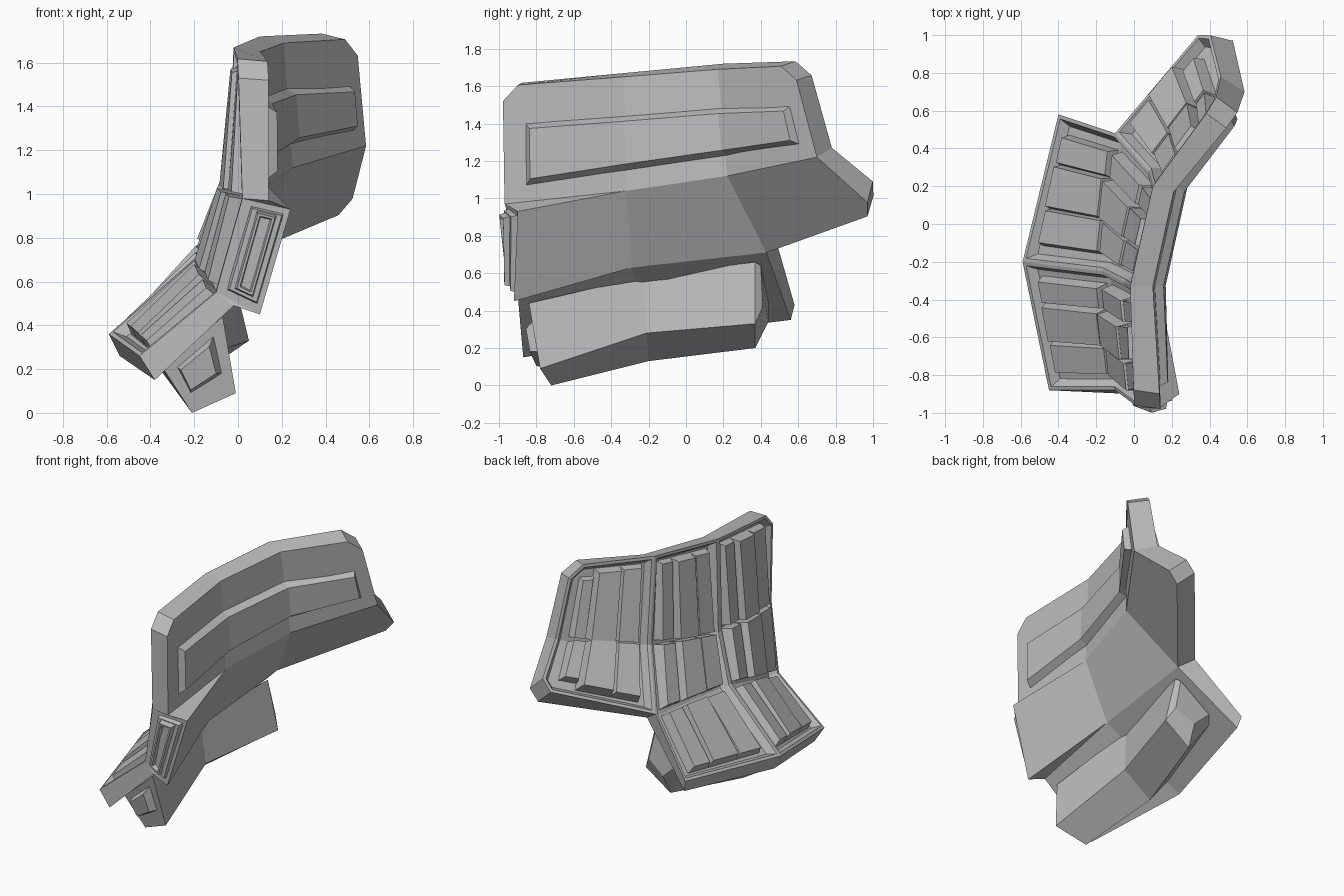
import bpy, bmesh
from mathutils import Vector as V

cube = bpy.data.objects.get("Cube")
if cube:
    bpy.data.objects.remove(cube, do_unlink=True)

grey = bpy.data.materials.new("plain_grey")
grey.use_nodes = True
tone = (0.5, 0.5, 0.5, 1)
grey.diffuse_color = tone
grey.node_tree.nodes["Principled BSDF"].inputs["Base Color"].default_value = tone


def finish(name, bm):
    """Turn a bmesh into a flat shaded grey object."""
    bmesh.ops.recalc_face_normals(bm, faces=bm.faces[:])
    mesh = bpy.data.meshes.new(name)
    bm.to_mesh(mesh)
    bm.free()
    mesh.materials.append(grey)
    obj = bpy.data.objects.new(name, mesh)
    bpy.context.scene.collection.objects.link(obj)
    return obj


def loft(name, rings, slot=False):
    """Skin a row of equal rings and cap both ends."""
    bm = bmesh.new()
    rows = [[bm.verts.new(p) for p in ring] for ring in rings]
    n = len(rows[0])
    for a, b in zip(rows, rows[1:]):
        for i in range(n):
            j = (i + 1) % n
            bm.faces.new((a[i], a[j], b[j], b[i]))
    bm.faces.new(rows[0])
    cap = bm.faces.new(rows[-1])
    if slot:
        bmesh.ops.recalc_face_normals(bm, faces=bm.faces[:])
        bmesh.ops.inset_region(bm, faces=[cap], thickness=0.016)
        bmesh.ops.inset_region(bm, faces=[cap], thickness=0.008, depth=-0.03)
    return finish(name, bm)


def on_quad(q, u, v):
    """Point on a quad given as top start, top end, bottom end, bottom start."""
    return q[0].lerp(q[1], u).lerp(q[3].lerp(q[2], u), v)


def quad_normal(q, toward):
    n = (q[2] - q[0]).cross(q[3] - q[1]).normalized()
    return n if n.dot(V(toward)) > 0 else -n


def panel(name, q, u, v, low, high, toward, taper=0.015, slot=False):
    """Plate with sloping sides on part of a quad; high is its top and bottom rise."""
    n = quad_normal(q, toward)
    tu = taper / (q[1] - q[0]).length
    tv = taper / (q[3] - q[0]).length

    def ring(du, dv, top, bottom):
        c = ((u[0] + du, v[0] + dv, top), (u[1] - du, v[0] + dv, top),
             (u[1] - du, v[1] - dv, bottom), (u[0] + du, v[1] - dv, bottom))
        return [on_quad(q, s, t) + n * h for s, t, h in c]
    return loft(name, [ring(0, 0, low, low), ring(tu, tv, *high)], slot)


# Guide points of the bent shell, listed front to back for each edge
outer = {
    "top": [(.14, -.98, 1.6), (.1, -.33, 1.65), (.21, .17, 1.69), (.54, .57, 1.71)],
    "ridge": [(.24, -.9, .93), (.13, -.32, 1.04), (.25, .22, 1.12), (.585, .7, 1.22)],
    "fold": [(.1, -.92, .45), (-.02, -.29, .63), (0, .43, .71), (.51, 1.03, .925)],
    "low": [(-.38, -.87, .15), (-.54, -.2, .26), (-.38, .56, .35)],
}
inner = {
    "top": [(0, -.96, 1.61), (-.02, -.33, 1.67), (.1, .2, 1.72), (.43, .65, 1.735)],
    "ridge": [(.02, -.97, .98), (-.05, -.31, 1.04), (.08, .28, 1.14), (.46, .78, 1.27)],
    "fold": [(-.1, -.88, .55), (-.17, -.25, .73), (-.1, .48, .78), (.39, 1.06, 1.04)],
    "low": [(-.45, -.88, .26), (-.59, -.2, .36), (-.4, .58, .43)],
}
for side in (outer, inner):
    for row in side:
        side[row] = [V(p) for p in side[row]]
notch = V((.14, -.97, .97))
ledge = V((-.02, -.9, .49))
bands = [("top", "ridge"), ("ridge", "fold"), ("fold", "low")]


def cell(side, band, col):
    a, b = (side[r] for r in bands[band])
    return [a[col], a[col + 1], b[col + 1], b[col]]


def columns(band):
    return range(2 if band == 2 else 3)


# Shell: outer skin, inner skin and the edge between them
bm = bmesh.new()
ov = {r: [bm.verts.new(p) for p in ps] for r, ps in outer.items()}
iv = {r: [bm.verts.new(p) for p in ps] for r, ps in inner.items()}
nv, lv = bm.verts.new(notch), bm.verts.new(ledge)
for b, (hi, lo) in enumerate(bands):
    for c in columns(b):
        o = [ov[hi][c], ov[hi][c + 1], ov[lo][c + 1], ov[lo][c]]
        if (b, c) == (0, 0):
            o[3] = nv
        if (b, c) == (2, 0):
            o[0] = lv
        bm.faces.new(o)
        f = bm.faces.new([iv[hi][c], iv[hi][c + 1], iv[lo][c + 1], iv[lo][c]])
        f.material_index = c + 1
    for end in (0, columns(b)[-1] + 1):
        e = [ov[hi][end], ov[lo][end], iv[lo][end], iv[hi][end]]
        if (b, end) == (0, 0):
            e[1] = nv
        if (b, end) == (2, 0):
            e[0] = lv
        bm.faces.new(e)
# Front of the middle facet is thicker: small wedges above and below it
for tip, row in ((nv, "ridge"), (lv, "fold")):
    bm.faces.new((tip, ov[row][1], ov[row][0]))
    bm.faces.new((tip, ov[row][0], iv[row][0]))
for row, cs in (("top", range(3)), ("low", range(2)), ("fold", [2])):
    for c in cs:
        bm.faces.new((ov[row][c], ov[row][c + 1], iv[row][c + 1], iv[row][c]))
bmesh.ops.recalc_face_normals(bm, faces=bm.faces[:])

# Cut the corners, then sink each inner bay to leave a flat, sloping rim
corners = [bm.edges.get((ov[r][c], iv[r][c]))
           for r, c in (("top", 0), ("top", 3), ("fold", 3))]
bmesh.ops.bevel(bm, geom=corners, offset=0.08, offset_type='OFFSET',
                segments=1, affect='EDGES', material=0)
for col in (1, 2, 3):
    for width, sink in ((.02, 0), (.03, -.05)):
        bay = [f for f in bm.faces if f.material_index == col]
        ring = bmesh.ops.inset_region(bm, faces=bay, thickness=width, depth=sink,
                                      use_even_offset=True)
        for f in ring["faces"]:
            f.material_index = 0
for f in bm.faces:
    f.material_index = 0
finish("shell", bm)

# Stepped padding strips inside every bay, swelling toward the upper fold
spans = [(.12, .38), (.37, .68), (.67, .88)]
reach = [(.1, .99), (.0, .98), (.03, .87)]
rise = [[(.0, .04), (.02, .06), (-.01, .02)],
        [(.05, .035), (.07, .06), (.03, .02)],
        [(.02, .01), (.045, .02), (.02, .01)]]
for b, (hi, lo) in enumerate(bands):
    for c in columns(b):
        q = cell(inner, b, c)
        for k, (u, h) in enumerate(zip(spans, rise[b])):
            v0, v1 = reach[b]
            if c == 2:
                u = (u[0], min(u[1], .84))
                v1 = min(v1, .84) if b == 1 else v1
                if k == 2:
                    v0, v1 = (v0 + .1, v1) if b == 0 else (v0, v1 - .12)
            panel(f"inner_{hi}_strip_{c}_{k}", q, u, (v0, v1), -.055, h, (-1, 0, 0.3))

# Long raised band around the outside
stations = [(0, .17, .04, .31, .88), (1, 0, 0, .325, .84),
            (2, 0, 0, .345, .83), (2, .86, -.05, .4, .85)]
rings = []
for c, u, shift, v0, v1 in stations:
    q = cell(outer, 0, c)
    if c == 0:
        q[3] = notch
    n = quad_normal(q, (1, 0, 0))
    if 0 < c and u == 0:
        n = (n + quad_normal(cell(outer, 0, c - 1), (1, 0, 0))).normalized()
    rings.append([on_quad(q, u, v0) - n * .02,
                  on_quad(q, u + shift, v0 + .07) + n * .045,
                  on_quad(q, u + shift, v1 - .07) + n * .045,
                  on_quad(q, u, v1) - n * .02])
loft("outer_band", rings)

# Front end plate with a long slot
front = [inner["ridge"][0], outer["ridge"][0], outer["fold"][0], inner["fold"][0]]
panel("front_plate", front, (.2, .9), (.05, .93), -.02, (.025, .025), (0, -1, 0), .01)
panel("front_slot_frame", front, (.34, .76), (.08, .88), .02, (.06, .06),
      (0, -1, 0), .008, True)

# Keel block under the lower wing, with a tapered back end
keel = [[(-.07, -.84, .44), (-.01, -.78, .09), (-.21, -.72, 0), (-.34, -.76, .2)],
        [(-.13, -.23, .58), (-.1, -.21, .28), (-.3, -.2, .13), (-.46, -.2, .34)],
        [(-.03, .37, .66), (.05, .37, .33), (-.14, .37, .2), (-.3, .38, .42)],
        [(-.05, .4, .64), (.0, .41, .42), (-.13, .44, .34), (-.25, .44, .45)]]
keel = [[V(p) for p in ring] for ring in keel]
loft("keel_block", keel)
panel("keel_boss", keel[0], (.12, .68), (.18, .85), -.02, (.05, .05), (0, -1, 0), .03)
